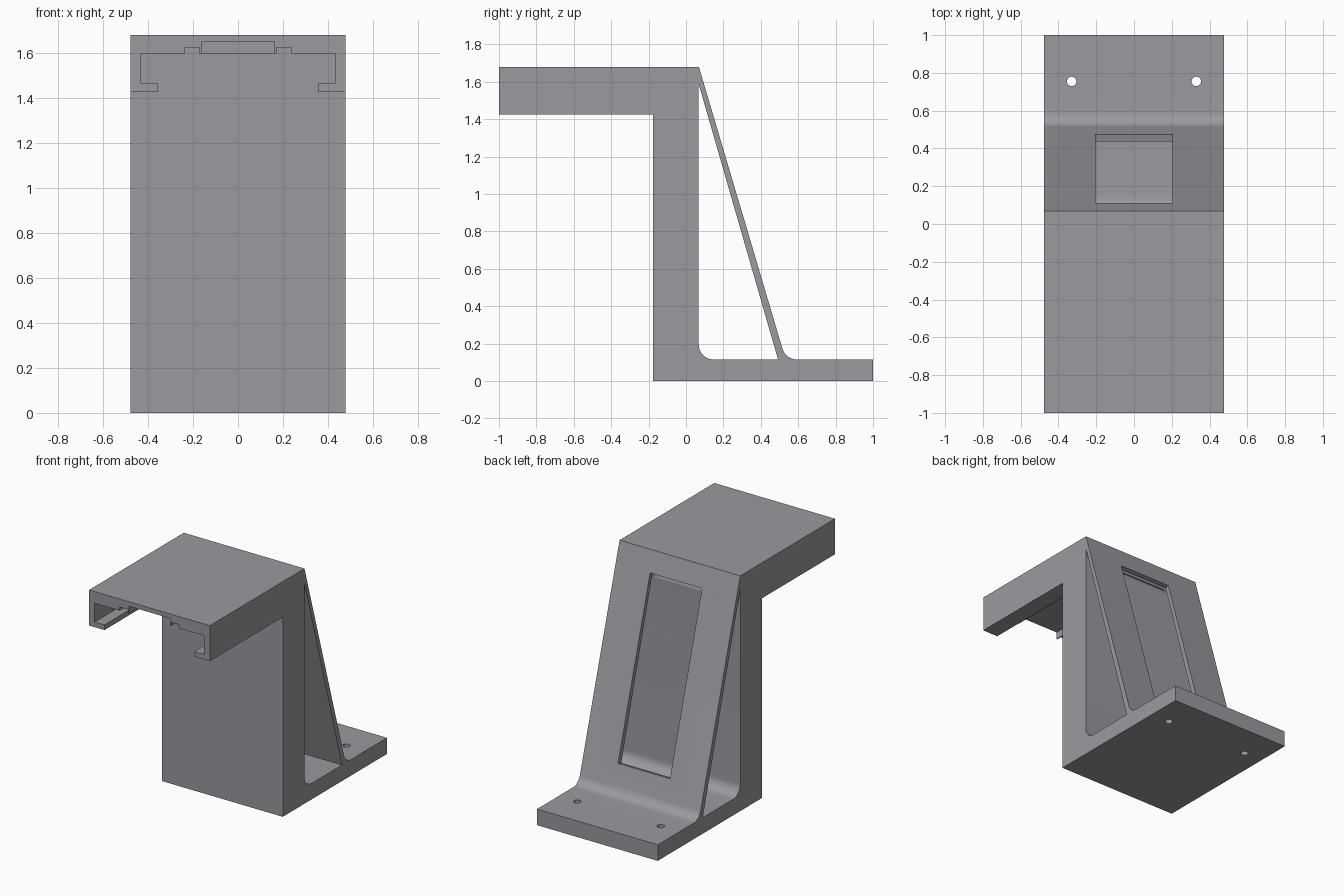
import bpy, bmesh, math
from mathutils import Vector

if "Cube" in bpy.data.objects:
    bpy.data.objects.remove(bpy.data.objects["Cube"])

W = 0.477  # half width


def prism(name, pts, axis, a, b):
    """Extrude a 2D profile along an axis: 'x' takes (y, z), 'y' takes (x, z), 'z' takes (x, y)."""
    place = {'x': lambda p, t: (t, p[0], p[1]),
             'y': lambda p, t: (p[0], t, p[1]),
             'z': lambda p, t: (p[0], p[1], t)}[axis]
    bm = bmesh.new()
    lo = [bm.verts.new(place(p, a)) for p in pts]
    hi = [bm.verts.new(place(p, b)) for p in pts]
    bm.faces.new(lo)
    bm.faces.new(hi)
    for i in range(len(pts)):
        j = (i + 1) % len(pts)
        bm.faces.new((lo[i], lo[j], hi[j], hi[i]))
    bmesh.ops.recalc_face_normals(bm, faces=bm.faces)
    mesh = bpy.data.meshes.new(name)
    bm.to_mesh(mesh)
    bm.free()
    obj = bpy.data.objects.new(name, mesh)
    bpy.context.collection.objects.link(obj)
    return obj


def fillet(prev, corner, nxt, r, n=10):
    """Points of an arc rounding one profile corner."""
    c = Vector(corner)
    u = (Vector(prev) - c).normalized()
    v = (Vector(nxt) - c).normalized()
    half = u.angle(v) / 2
    mid = c + (u + v).normalized() * r / math.sin(half)
    start = c + u * r / math.tan(half) - mid
    end = c + v * r / math.tan(half) - mid
    sweep = start.angle(end)
    return [tuple(mid + (start * math.sin((1 - k / n) * sweep) + end * math.sin(k / n * sweep))
                  / math.sin(sweep)) for k in range(n + 1)]


def cut(target, cutter):
    cutter.hide_render = True
    mod = target.modifiers.new("cut", 'BOOLEAN')
    mod.operation, mod.solver, mod.object = 'DIFFERENCE', 'EXACT', cutter
    bpy.context.view_layer.objects.active = target
    bpy.ops.object.modifier_apply(modifier=mod.name)
    bpy.data.objects.remove(cutter)


# Bracket body: base plate, column, top arm and sloped brace in one side profile
top, foot = (0.069, 1.68), (0.533, 0.115)
profile = [(-1, 1.426), (-0.176, 1.426), (-0.176, 0), (1, 0), (1, 0.115)]
profile += fillet((1, 0.115), foot, top, 0.08)
profile += [top, (-1, 1.68)]
bracket = prism("bracket", profile, 'x', -W, W)

# Open triangle between column and brace
inner_top, inner_foot = (0.068, 1.587), (0.492, 0.115)
hollow = fillet(inner_top, (0.068, 0.115), inner_foot, 0.08) + [inner_foot, inner_top]
cut(bracket, prism("hollow_cutter", hollow, 'x', -W - 0.1, W + 0.1))

# Window square to the sloped brace, just grazing the column at its top
down = (Vector(foot) - Vector(top)).normalized()
out = Vector((-down.y, down.x))
hi = Vector(top) + down * 0.152
lo = Vector(top) + down * 1.425
window = [hi + out * 0.05, lo + out * 0.05, lo - out * 0.055, hi - out * 0.055]
cut(bracket, prism("window_cutter", window, 'x', -0.205, 0.205))

# T-shaped rail channel under the arm, with two narrow ceiling grooves
half = [(0.355, 1.38), (0.355, 1.463), (0.432, 1.463), (0.432, 1.597),
        (0.235, 1.597), (0.235, 1.623), (0.17, 1.623), (0.17, 1.597)]
channel = half + [(-x, z) for x, z in reversed(half)]
cut(bracket, prism("channel_cutter", channel, 'y', -1.1, -0.176))

# Deeper middle slot in the channel ceiling
slot = [(-0.163, 1.55), (0.163, 1.55), (0.163, 1.648), (-0.163, 1.648)]
cut(bracket, prism("slot_cutter", slot, 'y', -1.1, -0.25))

# Screw holes in the base plate
for side in (-1, 1):
    ring = [(side * 0.33 + 0.025 * math.cos(k * math.tau / 32),
             0.755 + 0.025 * math.sin(k * math.tau / 32)) for k in range(32)]
    cut(bracket, prism("hole_cutter", ring, 'z', -0.1, 0.2))

# Dark grey finish
paint = bpy.data.materials.new("dark_grey")
paint.diffuse_color = (0.32, 0.32, 0.35, 1)
paint.use_nodes = True
paint.node_tree.nodes["Principled BSDF"].inputs["Base Color"].default_value = paint.diffuse_color
bracket.data.materials.append(paint)

# Smooth fillets and holes, crisp edges elsewhere
bpy.context.view_layer.objects.active = bracket
bracket.select_set(True)
bpy.ops.object.shade_smooth_by_angle(angle=math.radians(15))
